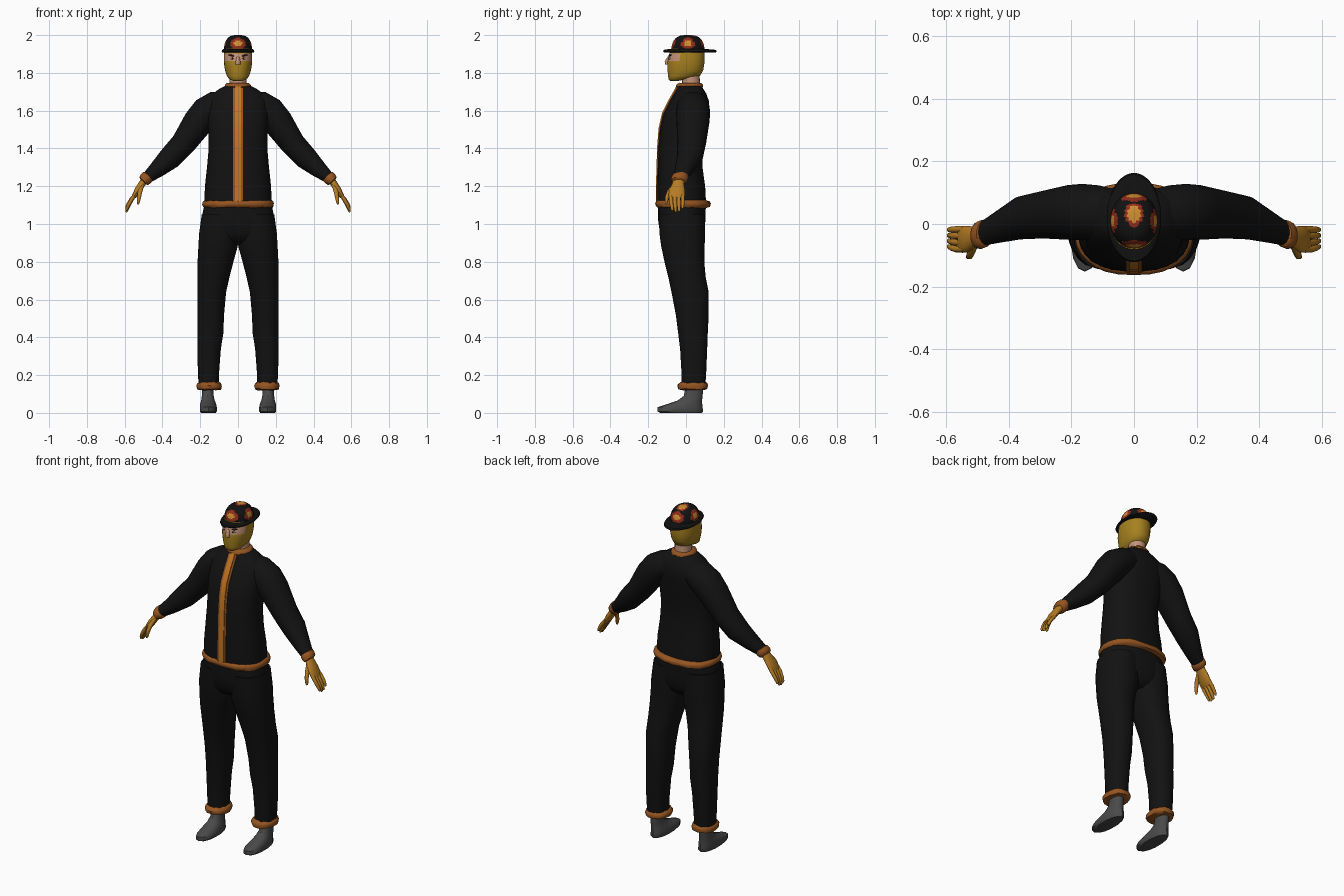
import bpy, bmesh, math, random
from mathutils import Vector

random.seed(4)
COLORS = {
    "black": (0.006, 0.006, 0.006), "trim": (0.30, 0.09, 0.015), "zip": (0.56, 0.18, 0.015),
    "glove": (0.46, 0.20, 0.018), "mask": (0.38, 0.22, 0.014), "skin": (0.55, 0.29, 0.19),
    "grey": (0.07, 0.068, 0.068), "red": (0.28, 0.025, 0.01), "gold": (0.62, 0.27, 0.03),
    "white": (0.7, 0.65, 0.6), "brow": (0.04, 0.015, 0.01),
}
MATS = {}
for key, col in COLORS.items():
    MATS[key] = bpy.data.materials.new(key)
    MATS[key].diffuse_color = (*col, 1)


def finish(name, bm, colors, paint=None, angle=50):
    bmesh.ops.recalc_face_normals(bm, faces=bm.faces)
    for f in bm.faces:
        f.material_index = colors.index(paint(f.calc_center_median())) if paint else 0
    me = bpy.data.meshes.new(name)
    bm.to_mesh(me)
    bm.free()
    for c in colors:
        me.materials.append(MATS[c])
    ob = bpy.data.objects.new(name, me)
    bpy.context.collection.objects.link(ob)
    bpy.ops.object.select_all(action='DESELECT')
    ob.select_set(True)
    bpy.context.view_layer.objects.active = ob
    bpy.ops.object.shade_smooth_by_angle(angle=math.radians(angle))
    return ob


def bridge(name, rings, colors, **kw):
    """Skin a list of closed point rings and cap both ends."""
    bm = bmesh.new()
    loops = [[bm.verts.new(p) for p in r] for r in rings]
    n = len(loops[0])
    for a, b in zip(loops, loops[1:]):
        for i in range(n):
            j = (i + 1) % n
            bm.faces.new((a[i], a[j], b[j], b[i]))
    bm.faces.new(loops[0])
    bm.faces.new(loops[-1])
    return finish(name, bm, colors, **kw)


def unit_ring(n, p=2.0):
    for i in range(n):
        t = 2 * math.pi * (i + 0.5) / n
        c, s = math.cos(t), math.sin(t)
        yield (math.copysign(abs(c) ** (2 / p), c), math.copysign(abs(s) ** (2 / p), s))


def stack(name, levels, colors, n=24, p=2.0, side=1, jitter=0.0, **kw):
    """Horizontal sections: (z, front y, back y, centre x, half width)."""
    rings = []
    for z, y0, y1, cx, w in levels:
        rings.append([Vector((side * (cx + w * c), (y0 + y1) / 2 + (y1 - y0) / 2 * s,
                              z + random.uniform(-jitter, jitter))) for c, s in unit_ring(n, p)])
    return bridge(name, rings, colors, **kw)


def tube(name, stations, colors, n=14, side=1, **kw):
    """Sections along a path: (x, y, z, half thickness, half depth in y)."""
    pts = [Vector(s[:3]) for s in stations]
    rings = []
    for i, s in enumerate(stations):
        d = pts[min(i + 1, len(pts) - 1)] - pts[max(i - 1, 0)]
        u = d.cross(Vector((0, 1, 0))).normalized()
        ring = [pts[i] + u * (s[3] * a) + Vector((0, s[4] * b, 0)) for a, b in unit_ring(n)]
        rings.append([Vector((side * q.x, q.y, q.z)) for q in ring])
    return bridge(name, rings, colors, **kw)


def ball(name, loc, scale, color, rot=0.0):
    bm = bmesh.new()
    bmesh.ops.create_uvsphere(bm, u_segments=12, v_segments=8, radius=1)
    ob = finish(name, bm, [color], angle=80)
    ob.location, ob.scale, ob.rotation_euler = loc, scale, (0, rot, 0)


# jacket body
stack("jacket_body", [
    (1.09, -.152, .108, 0, .180), (1.20, -.152, .102, 0, .176), (1.30, -.149, .088, 0, .165),
    (1.40, -.146, .088, 0, .156), (1.50, -.138, .102, 0, .158), (1.58, -.120, .117, 0, .163),
    (1.65, -.085, .122, 0, .158), (1.69, -.062, .108, 0, .135), (1.715, -.048, .092, 0, .10),
    (1.735, -.036, .080, 0, .06)], ["black"], n=28, p=2.4)

# front closing strip that follows the chest, with a raised centre ridge
front = [(1.10, -.152), (1.20, -.152), (1.30, -.149), (1.40, -.146), (1.50, -.138),
         (1.58, -.120), (1.65, -.085), (1.69, -.062), (1.72, -.046)]
for part, w, lift, col in (("closing_strip", .026, .003, "trim"), ("closing_ridge", .015, .007, "zip")):
    bridge(part, [[Vector((-w, y + .012, z)), Vector((w, y + .012, z)),
                   Vector((w, y - lift, z + lift)), Vector((-w, y - lift, z + lift))]
                  for z, y in front], [col], angle=40)

# wavy hem and collar
stack("jacket_hem", [(1.085, -.15, .11, 0, .178), (1.092, -.159, .127, 0, .187),
                     (1.106, -.163, .132, 0, .191), (1.118, -.159, .127, 0, .187),
                     (1.124, -.15, .11, 0, .178)], ["trim"], n=30, p=2.4, jitter=.004)
stack("collar", [(1.722, -.045, .085, 0, .062), (1.728, -.054, .092, 0, .070),
                 (1.738, -.052, .09, 0, .068), (1.746, -.04, .08, 0, .058)],
      ["trim"], n=20, jitter=.002)

# trouser seat
stack("trouser_seat", [(1.10, -.148, .106, 0, .180), (1.02, -.148, .103, 0, .196),
                       (.95, -.138, .10, 0, .203), (.91, -.11, .08, 0, .17),
                       (.885, -.06, .05, 0, .10)], ["black"], n=28, p=2.4)

for side, tag in ((1, "left"), (-1, "right")):
    # trouser leg and turned-up cuff
    stack("trouser_leg_" + tag, [
        (1.05, -.145, .10, .095, .098), (.95, -.142, .102, .103, .104), (.88, -.132, .10, .106, .105),
        (.80, -.115, .098, .119, .096), (.72, -.095, .105, .130, .086), (.64, -.078, .121, .139, .077),
        (.52, -.055, .121, .144, .071), (.42, -.042, .116, .146, .069), (.34, -.032, .113, .153, .063),
        (.22, -.025, .108, .156, .057), (.14, -.025, .103, .155, .054)],
        ["black"], n=20, p=2.3, side=side)
    stack("trouser_cuff_" + tag, [
        (.122, -.02, .095, .153, .050), (.126, -.040, .112, .153, .064), (.143, -.046, .117, .153, .068),
        (.156, -.040, .112, .153, .064), (.164, -.02, .10, .153, .050)],
        ["trim"], n=18, p=2.3, side=side, jitter=.004)

    # shoe with a low pointed toe
    stack("shoe_" + tag, [
        (.0, -.135, .085, .157, .040), (.008, -.152, .09, .157, .046), (.03, -.150, .088, .157, .046),
        (.048, -.095, .086, .158, .043), (.065, -.045, .085, .159, .037), (.09, -.012, .088, .160, .032),
        (.15, 0, .092, .161, .031)], ["grey"], n=14, p=2.2, side=side, angle=40)

    # sleeve
    tube("sleeve_" + tag, [
        (.06, .035, 1.645, .062, .075), (.11, .037, 1.628, .080, .086), (.165, .038, 1.592, .086, .090),
        (.212, .037, 1.538, .081, .087), (.29, .030, 1.425, .067, .076), (.362, .020, 1.348, .062, .069),
        (.43, -.008, 1.287, .045, .052), (.487, -.032, 1.240, .029, .038)],
        ["black"], n=18, side=side)
    tube("sleeve_cuff_" + tag, [
        (.472, -.03, 1.258, .026, .034), (.476, -.031, 1.253, .035, .044), (.488, -.034, 1.240, .036, .046),
        (.499, -.036, 1.228, .032, .042), (.503, -.037, 1.224, .022, .03)], ["trim"], side=side)

    # gloved hand
    tube("glove_palm_" + tag, [
        (.485, -.036, 1.245, .020, .030), (.508, -.042, 1.213, .019, .032), (.528, -.048, 1.183, .018, .042),
        (.548, -.049, 1.150, .014, .043), (.556, -.049, 1.137, .009, .040)], ["glove"], side=side)
    for i, length in enumerate((.92, 1.0, .97, .8)):
        y = -.080 + .021 * i
        tip = y * .85 - .004
        tube(f"glove_finger_{i + 1}_{tag}", [
            (.543, y, 1.158, .010, .011), (.565, y, 1.158 - .034 * length, .011, .011),
            (.581, (y + tip) / 2, 1.158 - .065 * length, .010, .010),
            (.590, tip, 1.158 - .088 * length, .008, .008),
            (.592, tip, 1.158 - .096 * length, .004, .004)], ["glove"], n=8, side=side)
    tube("glove_thumb_" + tag, [
        (.505, -.058, 1.21, .011, .014), (.518, -.086, 1.175, .013, .015), (.524, -.101, 1.14, .011, .012),
        (.528, -.105, 1.112, .008, .008), (.529, -.105, 1.104, .004, .004)], ["glove"], n=8, side=side)

    # eye and slanted brow
    ball("eye_" + tag, (side * .029, -.083, 1.876), (.012, .008, .006), "white")
    ball("pupil_" + tag, (side * .028, -.090, 1.876), (.005, .003, .005), "brow")
    ball("brow_" + tag, (side * .033, -.083, 1.892), (.021, .009, .004), "brow", -side * .22)

# neck
stack("neck", [(1.71, -.03, .075, 0, .05), (1.75, -.02, .074, 0, .046), (1.82, -.03, .07, 0, .048)],
      ["skin"], n=18)

# head: cloth mask with a bare strip around the eyes
stack("masked_head", [
    (1.758, -.085, -.04, 0, .025), (1.766, -.092, .00, 0, .046), (1.785, -.096, .075, 0, .060),
    (1.815, -.098, .092, 0, .069), (1.845, -.099, .097, 0, .074), (1.862, -.098, .099, 0, .075),
    (1.902, -.089, .099, 0, .075), (1.93, -.08, .095, 0, .072)],
    ["mask", "skin"], n=28, p=2.2,
    paint=lambda c: "skin" if 1.862 < c.z < 1.902 and c.y < -.038 else "mask")
stack("nose", [(1.845, -.110, -.08, 0, .014), (1.862, -.113, -.08, 0, .013),
               (1.888, -.095, -.08, 0, .007)], ["skin"], n=10)

# hat brim
stack("hat_brim", [(1.909, -.118, .158, 0, .084), (1.914, -.122, .163, 0, .087),
                   (1.922, -.118, .158, 0, .084), (1.927, -.085, .102, 0, .076)],
      ["black"], n=36)


# hat crown with glowing patches on front, back, sides and top
def crown_paint(c):
    y = c.y - .01
    if c.z > 1.991:
        r = math.hypot(c.x / .022, (c.y - .032) / .026)
        return "gold" if r < 1 else "red" if r < 1.4 else "black"
    d = abs(math.atan2(y, c.x) % (math.pi / 2))
    d = min(d, math.pi / 2 - d)
    k = math.hypot(d / .5, (c.z - 1.957) / .030)
    return "gold" if k < .5 else "red" if k < 1 else "black"


crown = []
for i in range(17):
    t = i / 16 * math.pi / 2
    s = max(math.cos(t), .02) ** .62
    crown.append((1.92 + .08 * math.sin(t), .01 - .088 * s, .01 + .088 * s, 0, .075 * s))
stack("hat_crown", crown, ["black", "red", "gold"], n=48, p=2.1, paint=crown_paint)
